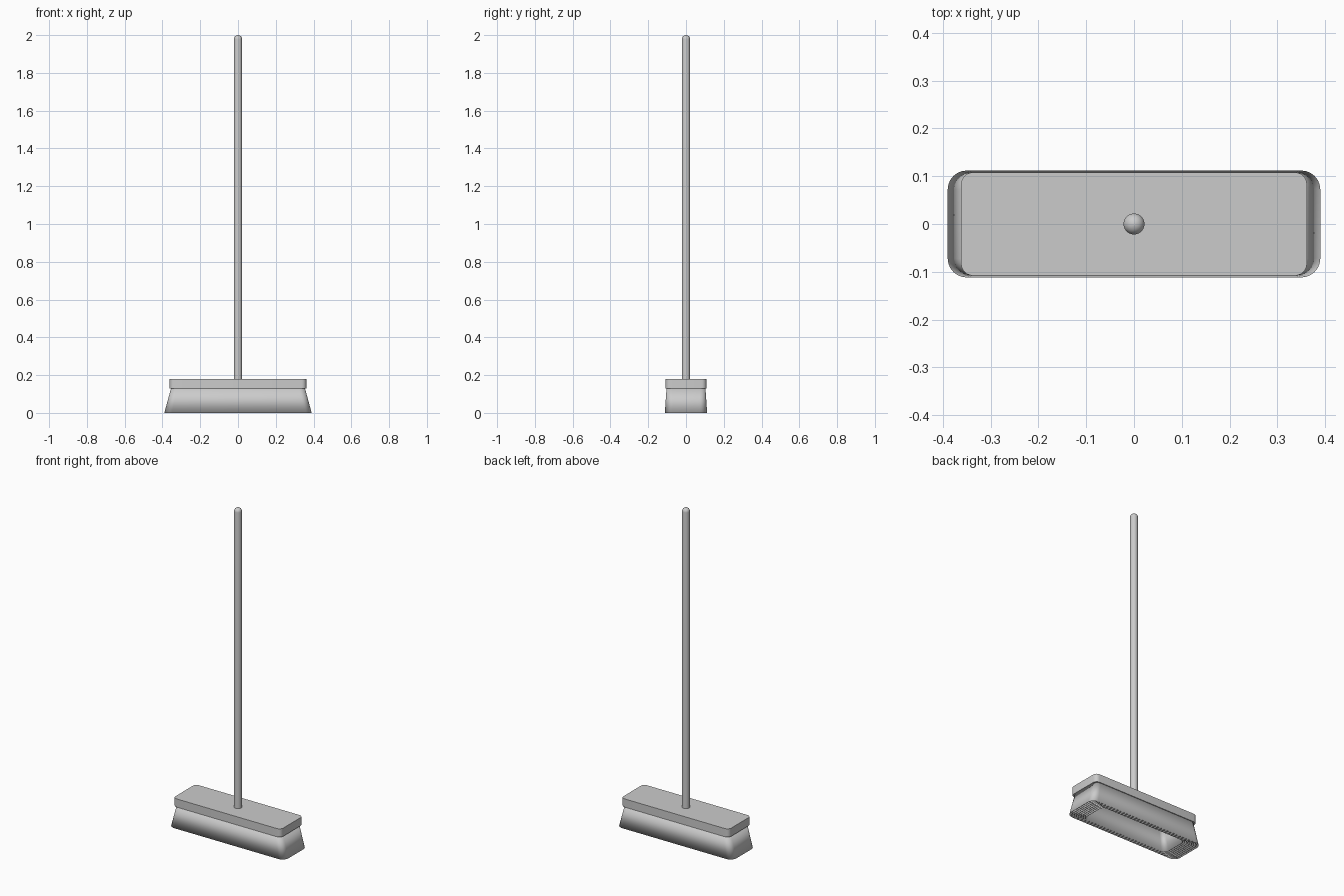
import bpy
import bmesh
from math import sin, cos, pi

default = bpy.data.objects.get("Cube")
if default:
    bpy.data.objects.remove(default, do_unlink=True)

grey = bpy.data.materials.new("light grey")
grey.use_nodes = True
colour = (0.6, 0.6, 0.6, 1)
grey.diffuse_color = colour
grey.node_tree.nodes["Principled BSDF"].inputs["Base Color"].default_value = colour


def rounded_rectangle(half_x, half_y, radius, steps=6):
    """Outline points, counter-clockwise; a full radius gives a circle."""
    points = []
    for corner, (sx, sy) in enumerate([(1, 1), (-1, 1), (-1, -1), (1, -1)]):
        for i in range(steps + 1):
            angle = (corner + i / steps) * pi / 2
            points.append((sx * (half_x - radius) + radius * cos(angle),
                           sy * (half_y - radius) + radius * sin(angle)))
    return points


def loft(name, sections, capped=True):
    """Join sections of (outline, height) into a smooth-shaded object."""
    bm = bmesh.new()
    rings = [[bm.verts.new((x, y, z)) for x, y in outline] for outline, z in sections]
    count = len(rings[0])
    for low, high in zip(rings, rings[1:]):
        for i in range(count):
            j = (i + 1) % count
            bm.faces.new((low[i], low[j], high[j], high[i]))
    if capped:
        bm.faces.new(rings[0][::-1])
        bm.faces.new(rings[-1])
    bmesh.ops.remove_doubles(bm, verts=bm.verts, dist=0.00005)
    mesh = bpy.data.meshes.new(name)
    bm.to_mesh(mesh)
    bm.free()
    mesh.materials.append(grey)
    obj = bpy.data.objects.new(name, mesh)
    bpy.context.collection.objects.link(obj)
    bpy.ops.object.select_all(action='DESELECT')
    obj.select_set(True)
    bpy.context.view_layer.objects.active = obj
    bpy.ops.object.shade_smooth_by_angle()
    return obj


# Head block
block = rounded_rectangle(0.362, 0.108, 0.025)
loft("head_block", [(block, 0.13), (block, 0.18)])

# Flared bristle skirts, nested inside one another and open below
for layer in range(8):
    scale = 1 - 0.035 * layer
    bottom = rounded_rectangle(0.39 * scale, 0.112 * scale, 0.04 * scale)
    top = rounded_rectangle(0.354 * scale, 0.103 * scale, 0.03 * scale)
    skirt = loft(f"bristle_skirt_{layer + 1}", [(bottom, 0), (top, 0.132)], capped=False)
    wall = skirt.modifiers.new("wall", 'SOLIDIFY')
    wall.thickness = 0.0015
    wall.offset = -1

# Handle with a domed tip
radius = 0.022
sections = [(rounded_rectangle(radius, radius, radius), 0.17)]
for i in range(7):
    angle = i / 7 * pi / 2
    r = radius * cos(angle)
    sections.append((rounded_rectangle(r, r, r), 2 - radius + radius * sin(angle)))
tip = 0.002
sections.append((rounded_rectangle(tip, tip, tip), 2))
loft("handle", sections)
